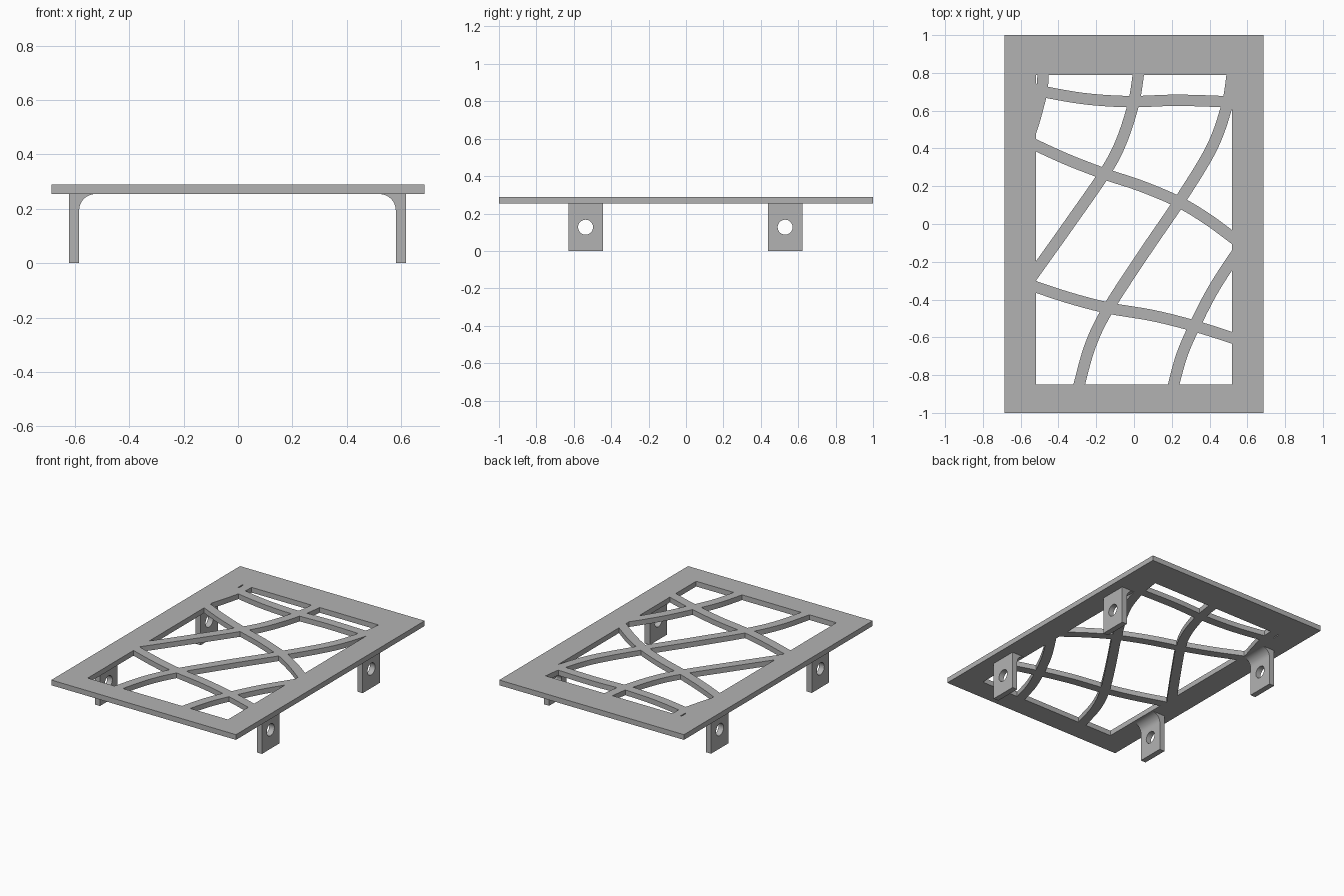
import bpy, bmesh, math
from mathutils import Vector

cube = bpy.data.objects.get("Cube")
if cube:
    bpy.data.objects.remove(cube, do_unlink=True)

grey = bpy.data.materials.new("plain grey")
grey.use_nodes = True
GREY = (0.45, 0.45, 0.45, 1)
grey.diffuse_color = GREY
grey.node_tree.nodes["Principled BSDF"].inputs["Base Color"].default_value = GREY

Z0, Z1 = 0.254, 0.289          # underside and top of the plate


def prism(name, outline, offset):
    """Solid made by pushing a flat outline along an offset."""
    bm = bmesh.new()
    face = bm.faces.new([bm.verts.new(p) for p in outline])
    ext = bmesh.ops.extrude_face_region(bm, geom=[face])
    moved = [v for v in ext["geom"] if isinstance(v, bmesh.types.BMVert)]
    bmesh.ops.translate(bm, verts=moved, vec=offset)
    bmesh.ops.recalc_face_normals(bm, faces=bm.faces)
    mesh = bpy.data.meshes.new(name)
    bm.to_mesh(mesh)
    bm.free()
    mesh.materials.append(grey)
    obj = bpy.data.objects.new(name, mesh)
    bpy.context.collection.objects.link(obj)
    return obj


def slab(name, x0, x1, y0, y1, z0, z1):
    outline = [(x0, y0, z0), (x1, y0, z0), (x1, y1, z0), (x0, y1, z0)]
    return prism(name, outline, (0, 0, z1 - z0))


def cut(target, cutter):
    """Subtract the cutter from the target and discard the cutter."""
    mod = target.modifiers.new("cut", "BOOLEAN")
    mod.operation, mod.solver, mod.object = "DIFFERENCE", "EXACT", cutter
    cutter.hide_render = True
    bpy.context.view_layer.objects.active = target
    bpy.ops.object.modifier_apply(modifier=mod.name)
    bpy.data.objects.remove(cutter, do_unlink=True)


def smooth_path(points, steps=8):
    """Catmull-Rom curve through the points."""
    p = [Vector(q) for q in points]
    p = [2 * p[0] - p[1]] + p + [2 * p[-1] - p[-2]]
    path = []
    for a, b, c, d in zip(p, p[1:], p[2:], p[3:]):
        for i in range(steps):
            t = i / steps
            path.append(b + (c - a) * t / 2 + (a - 2.5 * b + 2 * c - d / 2) * t ** 2
                        + (1.5 * (b - c) + (d - a) / 2) * t ** 3)
    return path + [p[-2]]


def rib(points, width=0.06):
    """Curved bar of constant width, taller than the plate."""
    path = smooth_path(points)
    left, right = [], []
    for i, q in enumerate(path):
        t = (path[min(i + 1, len(path) - 1)] - path[max(i - 1, 0)]).normalized()
        n = Vector((-t.y, t.x)) * width / 2
        left.append((*(q + n), Z0 - 0.1))
        right.append((*(q - n), Z0 - 0.1))
    return prism("rib", left + right[::-1], (0, 0, 0.24))


# Lattice ribs: centre lines crossing the opening
ribs = [
    [(-0.48, 0.84), (-0.485, 0.73), (-0.5, 0.65), (-0.55, 0.48), (-0.62, 0.34)],
    [(0.025, 0.86), (0.02, 0.77), (-0.007, 0.62), (-0.07, 0.43), (-0.155, 0.27),
     (-0.335, 0.01), (-0.52, -0.25), (-0.6, -0.36)],
    [(0.525, 0.86), (0.517, 0.77), (0.49, 0.62), (0.41, 0.4), (0.24, 0.12),
     (0.05, -0.16), (-0.135, -0.445), (-0.23, -0.64), (-0.29, -0.85), (-0.305, -0.92)],
    [(0.195, -0.92), (0.21, -0.85), (0.255, -0.69), (0.325, -0.53),
     (0.415, -0.355), (0.52, -0.19), (0.58, -0.11)],
    [(-0.56, 0.725), (-0.46, 0.697), (-0.25, 0.662), (-0.02, 0.648),
     (0.22, 0.655), (0.47, 0.648), (0.58, 0.64)],
    [(-0.6, 0.455), (-0.52, 0.417), (-0.35, 0.34), (-0.155, 0.265), (0.04, 0.2),
     (0.24, 0.115), (0.39, 0.025), (0.52, -0.07), (0.6, -0.13)],
    [(-0.6, -0.305), (-0.52, -0.333), (-0.33, -0.395), (-0.135, -0.445),
     (0.1, -0.485), (0.32, -0.54), (0.52, -0.603), (0.6, -0.635)],
]

# Plate with the spaces between the ribs cut out
opening = slab("opening", -0.52, 0.52, -0.85, 0.79, Z0 - 0.05, Z1 + 0.05)
for line in ribs:
    cut(opening, rib(line))
plate = slab("lattice_plate", -0.685, 0.685, -1, 1, Z0, Z1)
cut(plate, opening)

# Mounting tabs: filleted at the plate, with a round bolt hole
R = 0.06
for side, x in (("left", 1), ("right", -1)):
    for end, y in (("front", -0.537), ("back", 0.53)):
        profile = [(0.582, 0), (0.62, 0), (0.62, Z0), (0.582 - R, Z0)]
        profile += [(0.582 - R + R * math.sin(a), Z0 - R + R * math.cos(a))
                    for a in (math.pi / 2 * i / 10 for i in range(1, 11))]
        outline = [(x * px - 0.002, y - 0.092, pz) for px, pz in profile]
        tab = prism(f"{end}_{side}_tab", outline, (0, 0.184, 0))
        ring = [(x * 0.6 - 0.1, y + 0.04 * math.cos(a), 0.127 + 0.04 * math.sin(a))
                for a in (math.tau * i / 32 for i in range(32))]
        cut(tab, prism("bolt_hole", ring, (0.2, 0, 0)))

# Smooth the curved walls, keep the corners crisp
for obj in bpy.context.collection.objects:
    obj.select_set(obj.name.endswith(("tab", "plate")))
bpy.context.view_layer.objects.active = plate
bpy.ops.object.shade_smooth_by_angle(angle=math.radians(30))
